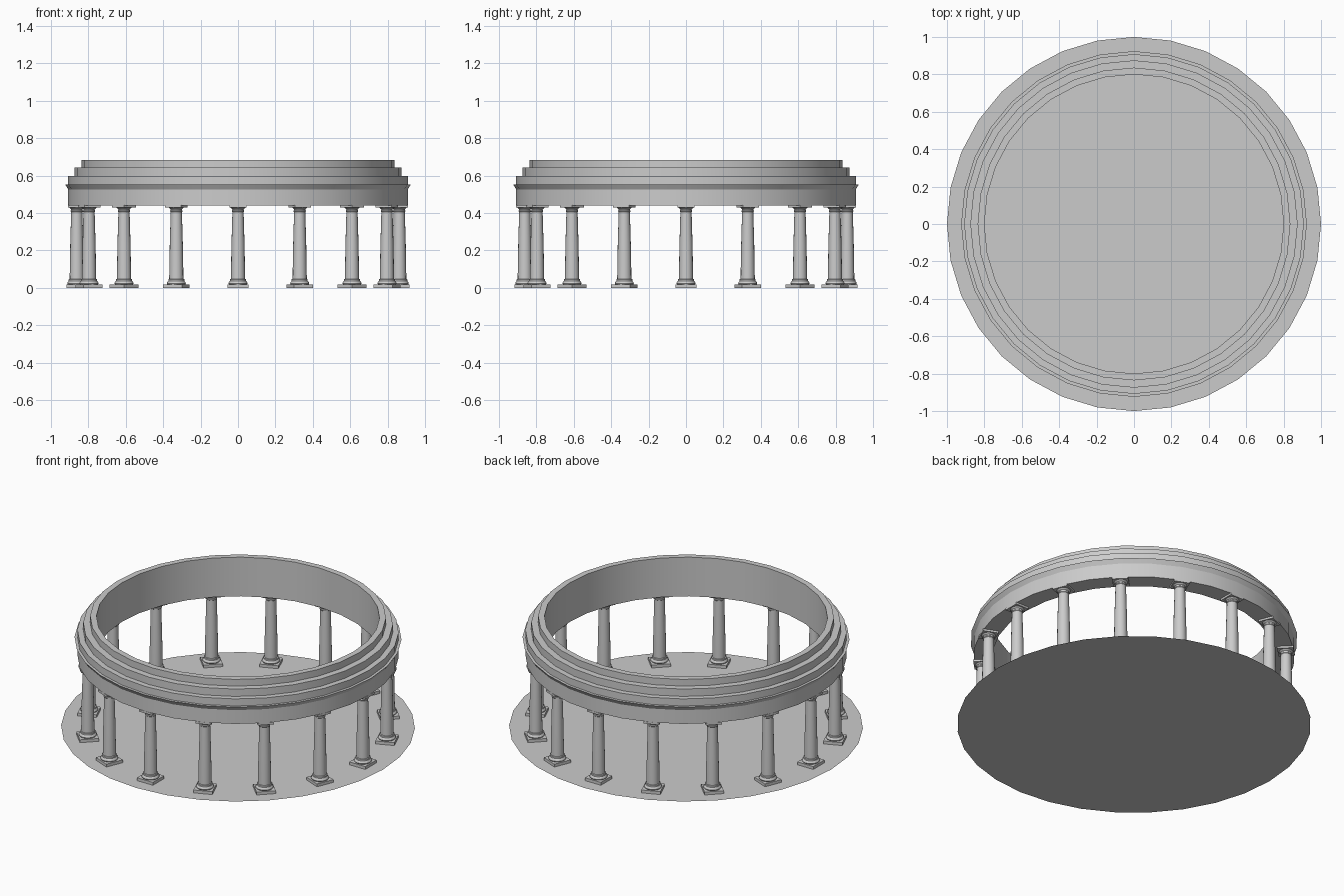
import bpy, bmesh
from math import cos, sin, pi, tau, radians
from mathutils import Matrix

if "Cube" in bpy.data.objects:
    bpy.data.objects.remove(bpy.data.objects["Cube"])

COLUMNS = 16
RING_R = 0.862


def lathe(bm, profile, sides, closed=False):
    """Revolve (radius, z) points around z; the first point lies lowest."""
    rings = [[bm.verts.new((r * cos(tau * i / sides), r * sin(tau * i / sides), z))
              for i in range(sides)] for r, z in profile]
    pairs = list(zip(rings, rings[1:]))
    if closed:
        pairs.append((rings[-1], rings[0]))
    for a, b in pairs:
        for i in range(sides):
            j = (i + 1) % sides
            bm.faces.new((a[i], a[j], b[j], b[i]))


def slab(bm, width, z0, z1):
    m = Matrix.Translation((0, 0, (z0 + z1) / 2)) @ Matrix.Diagonal((width, width, z1 - z0, 1))
    bmesh.ops.create_cube(bm, size=1, matrix=m)


def add_object(name, mesh):
    ob = bpy.data.objects.new(name, mesh)
    bpy.context.collection.objects.link(ob)
    return ob


def finish(bm, name):
    bmesh.ops.recalc_face_normals(bm, faces=bm.faces)
    mesh = bpy.data.meshes.new(name)
    bm.to_mesh(mesh)
    bm.free()
    return mesh


def smooth(ob):
    bpy.ops.object.select_all(action='DESELECT')
    ob.select_set(True)
    bpy.context.view_layer.objects.active = ob
    bpy.ops.object.shade_smooth_by_angle(angle=radians(30))


# Round floor, a thin flat disc
bm = bmesh.new()
bmesh.ops.create_circle(bm, cap_ends=True, segments=32, radius=1.0)
add_object("floor", finish(bm, "floor"))

# Stepped ring beam with a flared cornice
bm = bmesh.new()
lathe(bm, [(0.80, 0.441), (0.908, 0.441), (0.908, 0.527), (0.924, 0.553),
           (0.908, 0.553), (0.908, 0.597), (0.875, 0.597), (0.875, 0.643),
           (0.836, 0.643), (0.836, 0.685), (0.80, 0.685)], 32, closed=True)
smooth(add_object("ring_beam", finish(bm, "ring_beam")))

# Column: square plinth, moulded base, tapered shaft, capital, square top slab
bm = bmesh.new()
slab(bm, 0.11, 0.0, 0.018)
lathe(bm, [(0.048, 0.018), (0.051, 0.024), (0.048, 0.032), (0.043, 0.037),
           (0.043, 0.046), (0.038, 0.048), (0.037, 0.12), (0.035, 0.23),
           (0.030, 0.405), (0.033, 0.408), (0.033, 0.413), (0.030, 0.416),
           (0.031, 0.421), (0.041, 0.430)], 16)
slab(bm, 0.092, 0.429, 0.442)
column = finish(bm, "column")

for i in range(COLUMNS):
    a = tau * i / COLUMNS
    ob = add_object(f"column_{i + 1}", column)
    ob.location = (RING_R * cos(a), RING_R * sin(a), 0)
    ob.rotation_euler.z = a
    if i == 0:
        first = ob

# Smooth the shared column mesh by marking its sharp edges
for p in column.polygons:
    p.use_smooth = True
column.set_sharp_from_angle(angle=radians(30))
